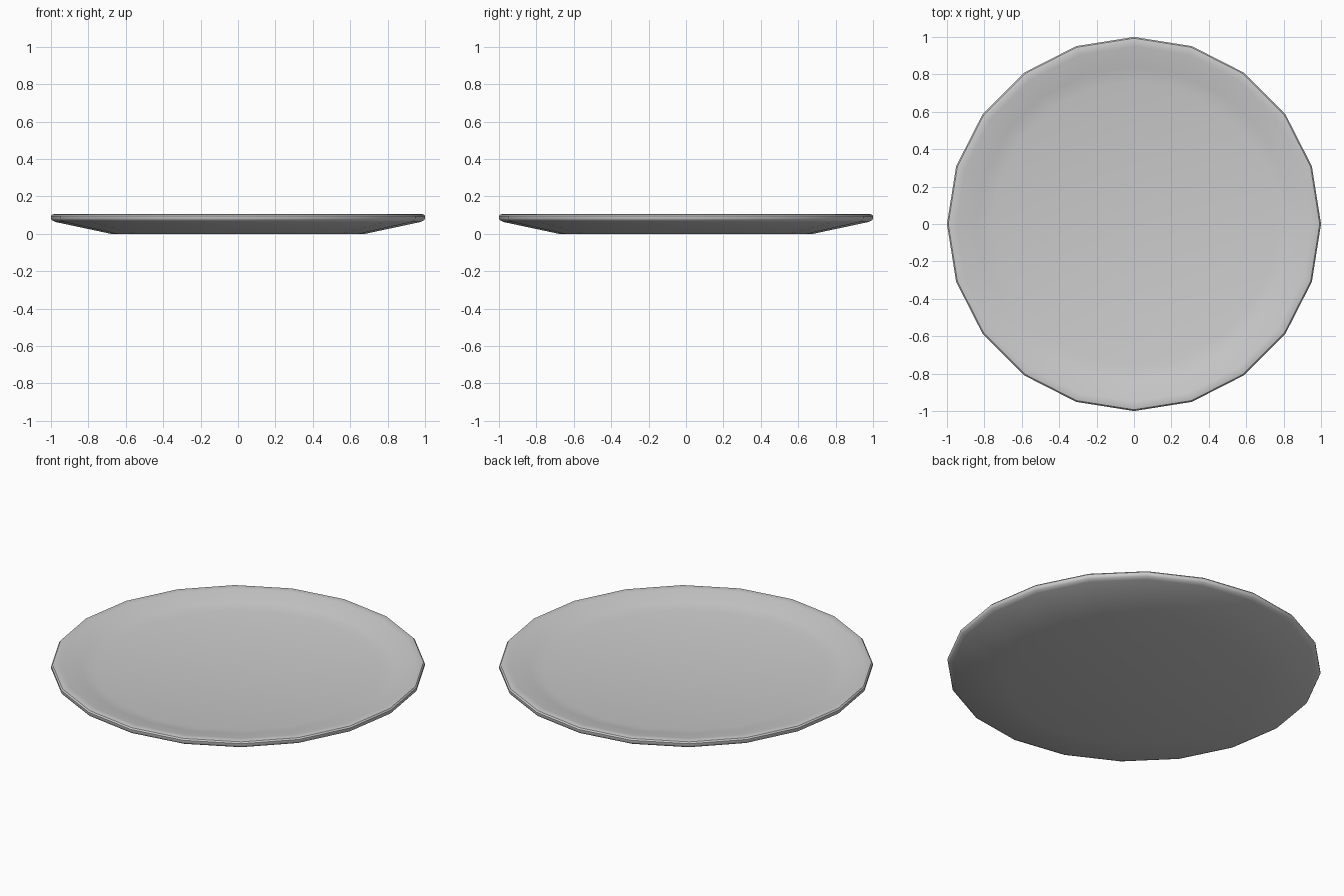
import bpy, bmesh, math

if "Cube" in bpy.data.objects:
    bpy.data.objects.remove(bpy.data.objects["Cube"])

SIDES = 20
# Half cross-section (radius, height), from underside centre round the rim to the well centre
PROFILE = [(0.68, 0.0), (0.975, 0.063), (0.995, 0.073), (1.0, 0.082), (1.0, 0.095),
           (0.993, 0.103), (0.98, 0.106), (0.95, 0.103), (0.84, 0.075), (0.76, 0.06)]

bm = bmesh.new()
rings = [[bm.verts.new((r * math.cos(2 * math.pi * i / SIDES),
                        r * math.sin(2 * math.pi * i / SIDES), z))
          for i in range(SIDES)] for r, z in PROFILE]

# Lathed wall
for a, b in zip(rings, rings[1:]):
    for i in range(SIDES):
        j = (i + 1) % SIDES
        bm.faces.new((a[i], a[j], b[j], b[i]))
# Flat foot and flat well
bm.faces.new(rings[0][::-1])
bm.faces.new(rings[-1])
bmesh.ops.recalc_face_normals(bm, faces=bm.faces[:])

mesh = bpy.data.meshes.new("plate")
bm.to_mesh(mesh)
bm.free()
plate = bpy.data.objects.new("plate", mesh)
bpy.context.collection.objects.link(plate)
bpy.context.view_layer.objects.active = plate
plate.select_set(True)
bpy.ops.object.shade_smooth_by_angle(angle=math.radians(35))
